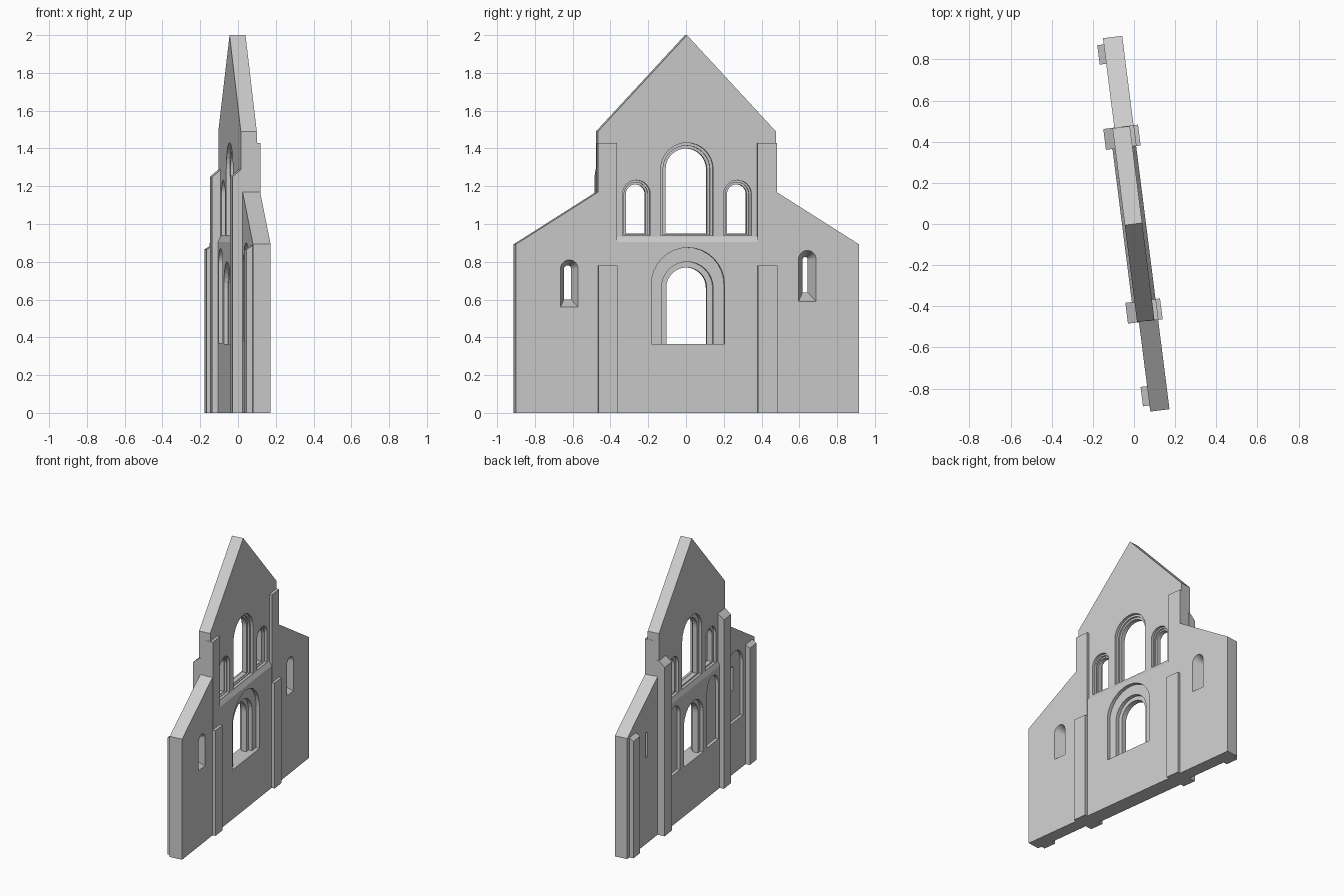
import bpy, bmesh, math
from mathutils import Matrix

if "Cube" in bpy.data.objects:
    bpy.data.objects.remove(bpy.data.objects["Cube"])

ROT = Matrix.Rotation(0.126, 4, 'Z')   # whole wall stands slightly turned


def loft(name, a, b):
    """Closed solid between two matching rings of points."""
    bm = bmesh.new()
    va = [bm.verts.new(p) for p in a]
    vb = [bm.verts.new(p) for p in b]
    bm.faces.new(va)
    bm.faces.new(vb)
    n = len(a)
    for i in range(n):
        j = (i + 1) % n
        bm.faces.new((va[i], va[j], vb[j], vb[i]))
    bmesh.ops.recalc_face_normals(bm, faces=bm.faces)
    bm.transform(ROT)
    me = bpy.data.meshes.new(name)
    bm.to_mesh(me)
    bm.free()
    ob = bpy.data.objects.new(name, me)
    bpy.context.collection.objects.link(ob)
    return ob


def slab(name, yz, x0, x1):
    """Elevation outline (y, z) given thickness along x."""
    return loft(name, [(x0, y, z) for y, z in yz], [(x1, y, z) for y, z in yz])


def prism(name, xz, y0, y1):
    """Cross-section (x, z) run along the wall."""
    return loft(name, [(x, y0, z) for x, z in xz], [(x, y1, z) for x, z in xz])


def arch(y, half, z0, top, n=16):
    """Round-headed opening outline."""
    pts = [(y - half, z0), (y + half, z0)]
    for i in range(n + 1):
        t = math.pi * i / n
        pts.append((y + half * math.cos(t), top - half + half * math.sin(t)))
    return pts


def cut(ob, *cutters):
    for c in cutters:
        m = ob.modifiers.new("cut", 'BOOLEAN')
        m.operation = 'DIFFERENCE'
        m.solver = 'EXACT'
        m.object = c
    bpy.context.view_layer.update()
    dg = bpy.context.evaluated_depsgraph_get()
    me = bpy.data.meshes.new_from_object(ob.evaluated_get(dg))
    ob.modifiers.clear()
    ob.data = me
    for c in cutters:
        bpy.data.objects.remove(c)


# Gabled upper wall with three stepped windows
gable = slab("gable_wall", [(-.475, .935), (.475, .935), (.475, 1.49), (0, 2), (-.475, 1.49)], -.045, .04)
tools = []
for y, half, rim, top in ((0, .11, .14, 1.40), (-.27, .052, .074, 1.21), (.27, .052, .074, 1.21)):
    outer = top + rim - half
    tools += [slab("cutter", arch(y, half, .95, top), -.2, .2),
              slab("cutter", arch(y, rim, .94, outer), .02, .2),
              slab("cutter", arch(y, rim, .94, outer), -.2, -.026),
              slab("cutter", arch(y, (half + rim) / 2, .945, (top + outer) / 2), .008, .2)]
cut(gable, *tools)

# Thicker lower wall with sloped ledges, stepped doorway and blind niches
lower = prism("lower_wall", [(-.058, 0), (.058, 0), (.058, .905), (.04, .935),
                             (-.045, .935), (-.058, .905)], -.475, .475)
tools = [slab("cutter", arch(0.002, .108, .365, .77), -.2, .2),
         slab("cutter", arch(0.003, .138, .365, .80), .005, .2),
         slab("cutter", arch(0.003, .195, .365, .875), .032, .2),
         slab("cutter", arch(0.002, .138, .365, .80), -.2, -.035)]
tools += [slab("cutter", arch(s * .275, .08, .37, .87), -.2, -.035) for s in (-1, 1)]
cut(lower, *tools)

# Side walls with lean-to tops and splayed slit windows
for s, yc, z0, top in ((-1, -.63, .56, .81), (1, .64, .59, .86)):
    wall = slab("side_wall", [(s * .475, 0), (s * .915, 0), (s * .915, .893), (s * .475, 1.17)], -.036, .058)
    big, small = arch(yc, .047, z0, top), arch(yc, .014, z0 + .048, top - .035)
    tools = [loft("cutter", [(.0581, y, z) for y, z in big], [(-.03, y, z) for y, z in small]),
             slab("cutter", small, -.2, -.02)]
    if s < 0:   # blind arch around the slit on the outer face
        tools.append(slab("cutter", arch(yc, .12, .38, .90), -.2, -.016))
    cut(wall, *tools)

# Buttresses
for s in (-1, 1):
    a, b = s * .375, s * .477
    prism("inner_buttress", [(0, 0), (.08, 0), (.08, .78), (.06, .78), (.06, 1.43), (0, 1.43)], a, b)
    prism("outer_buttress", [(-.03, 0), (-.09, 0), (-.09, 1.25), (-.043, 1.29), (-.03, 1.29)], a, b)
    prism("end_buttress", [(-.02, 0), (-.068, 0), (-.068, .865), (-.036, .885), (-.02, .885)], s * .79, s * .885)
